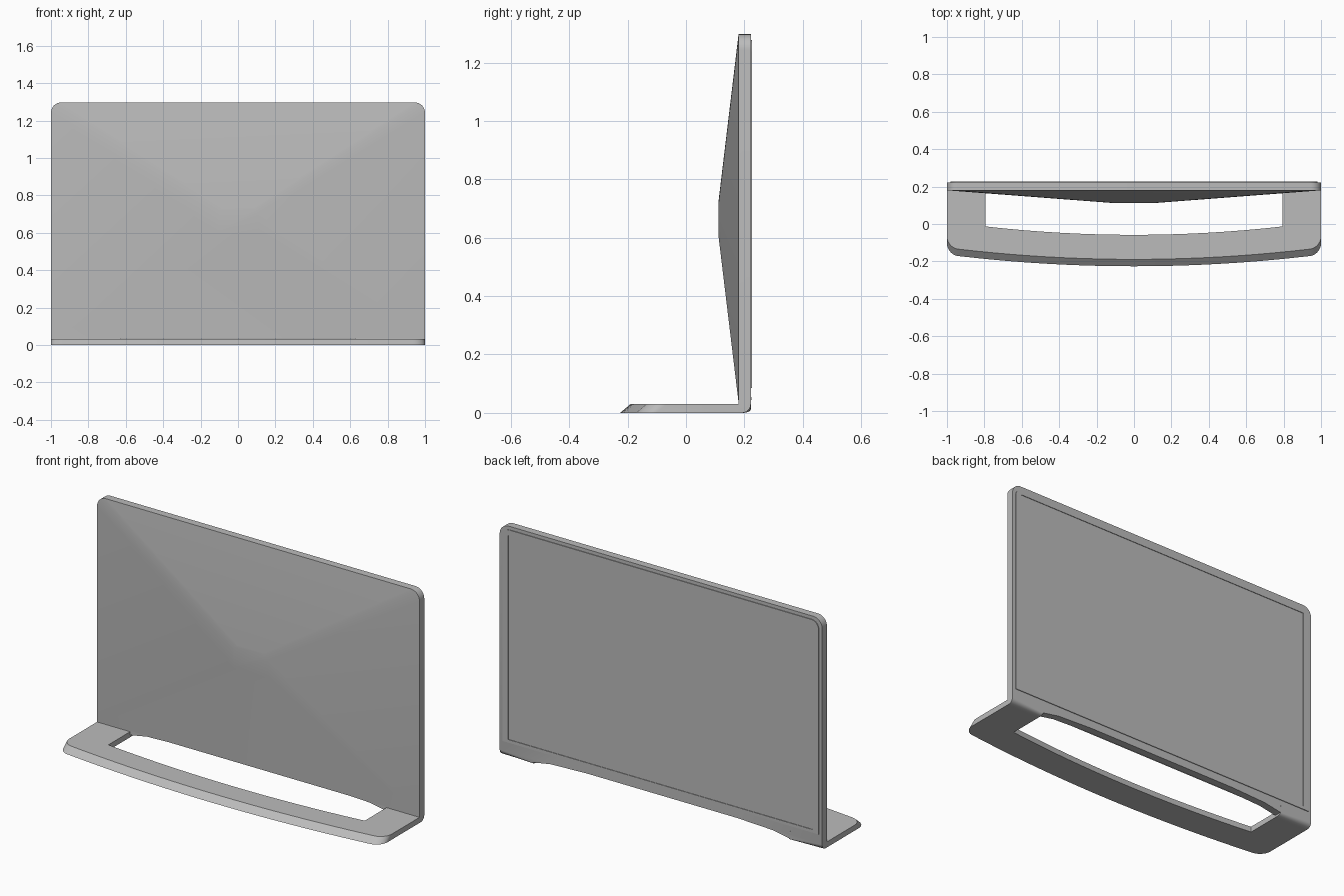
import bpy, bmesh, math

old = bpy.data.objects.get("Cube")
if old:
    bpy.data.objects.remove(old)

grey = bpy.data.materials.new("plain grey")
grey.use_nodes = True
COLOUR = (0.5, 0.5, 0.5, 1)
grey.diffuse_color = COLOUR
grey.node_tree.nodes["Principled BSDF"].inputs["Base Color"].default_value = COLOUR

BACK = 0.222    # rear face of the panel
SEAM = 0.18     # front face of the panel
HOLE = 0.795    # half width of the opening in the stand


def finish(name, bm, angle=25):
    bmesh.ops.recalc_face_normals(bm, faces=bm.faces[:])
    mesh = bpy.data.meshes.new(name)
    bm.to_mesh(mesh)
    bm.free()
    mesh.materials.append(grey)
    obj = bpy.data.objects.new(name, mesh)
    bpy.context.collection.objects.link(obj)
    bpy.ops.object.select_all(action='DESELECT')
    obj.select_set(True)
    bpy.context.view_layer.objects.active = obj
    bpy.ops.object.shade_smooth_by_angle(angle=math.radians(angle))
    return obj


def loft(loops, caps=True, ring=False):
    """Join matching closed loops with quads."""
    bm = bmesh.new()
    rows = [[bm.verts.new(p) for p in loop] for loop in loops]
    pairs = list(zip(rows, rows[1:])) + ([(rows[-1], rows[0])] if ring else [])
    for a, b in pairs:
        for i in range(len(a)):
            j = (i + 1) % len(a)
            bm.faces.new((a[i], a[j], b[j], b[i]))
    if caps and not ring:
        bm.faces.new(rows[0])
        bm.faces.new(rows[-1])
    return bm


def round_top(w, z0, z1, r, steps=8):
    """Upright outline with rounded top corners, from bottom right to bottom left."""
    half = [(w, z0)]
    for i in range(steps + 1):
        a = math.pi / 2 * i / steps
        half.append((w - r + r * math.cos(a), z1 - r + r * math.sin(a)))
    return half + [(-x, z) for x, z in reversed(half)]


def at_y(outline, y):
    return [(x, y, z) for x, z in outline]


# Panel slab, with its underside arched between the two legs
arch = [(HOLE, 0), (HOLE, 0.012), (0.69, 0.031), (0.47, 0.04)]
under = [(-x, z) for x, z in arch] + arch[::-1]
outline = round_top(1, 0, 1.297, 0.055) + under
bm = loft([at_y(outline, SEAM), at_y(outline, BACK)])
heel = [e for e in bm.edges if all(v.co.z < 0.001 and v.co.y > 0.2 for v in e.verts)]
bmesh.ops.bevel(bm, geom=heel, offset=0.03, segments=6, profile=0.5, affect='EDGES')
finish("panel", bm)

# Shallow pyramid housing on the panel
base = round_top(1, 0.036, 1.297, 0.055)
tip = round_top(0.11, 0.60, 0.73, 0.03)
finish("housing", loft([at_y(base, SEAM), at_y(tip, 0.112)]))

# Raised bezel and the screen set inside it
outer = round_top(0.98, 0.085, 1.278, 0.045)
inner = round_top(0.945, 0.102, 1.247, 0.002)
finish("bezel", loft([at_y(outer, 0.22), at_y(outer, 0.226),
                      at_y(inner, 0.226), at_y(inner, 0.22)], ring=True))
finish("screen", loft([at_y(inner, 0.221), at_y(inner, 0.2228)]))


# Stand: U-shaped foot with a bowed, sloping front edge
def front_edge(x):
    return -0.226 + 0.062 * x * x


def stand_half(slope):
    pts = [(HOLE * i / 8, -0.058 + 0.045 * (i / 8) ** 2) for i in range(9)]
    pts += [(HOLE, SEAM + 0.005), (1, SEAM + 0.005)]
    r, fy = 0.07, front_edge(0.93) + slope
    for i in range(9):
        a = math.pi / 2 * i / 8
        pts.append((1 - r + r * math.cos(a), fy + r - r * math.sin(a)))
    pts += [(0.93 * i / 10, front_edge(0.93 * i / 10) + slope) for i in range(9, -1, -1)]
    return pts


def stand_loop(slope, z):
    half = stand_half(slope)
    mirrored = [(-x, y) for x, y in reversed(half[1:-1])]
    return [(x, y, z) for x, y in half + mirrored]


finish("stand", loft([stand_loop(0, 0), stand_loop(0.037, 0.031)]))

# Small power button on the rear lower corner
bm = bmesh.new()
bmesh.ops.create_cone(bm, cap_ends=True, segments=12, radius1=0.005, radius2=0.005, depth=0.004)
button = finish("power_button", bm)
button.rotation_euler.x = math.pi / 2
button.location = (-0.8, BACK, 0.05)
